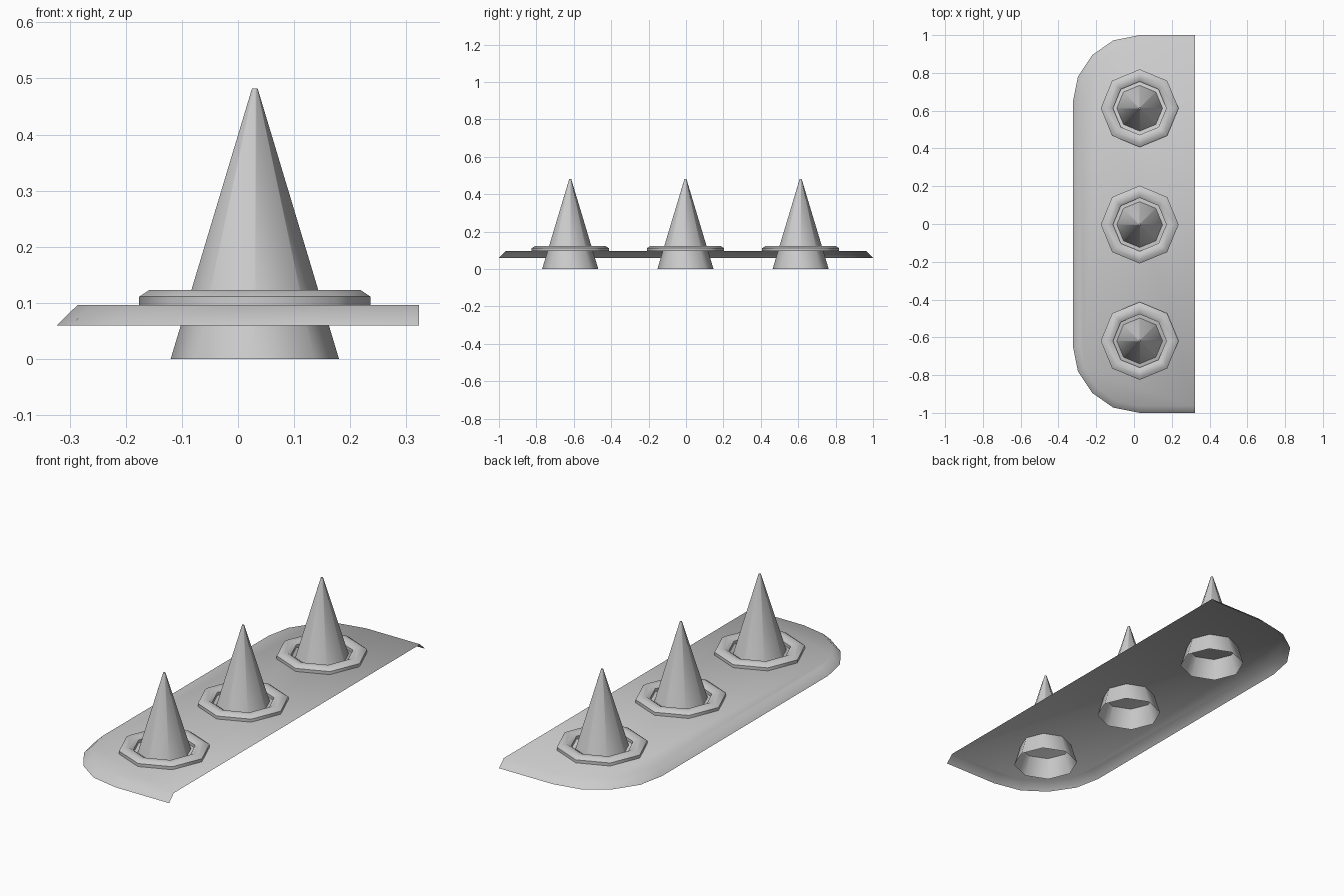
import bpy, math

if "Cube" in bpy.data.objects:
    bpy.data.objects.remove(bpy.data.objects["Cube"])

CX = 0.03      # spike column position
SIDES = 8


def make(name, verts, faces):
    mesh = bpy.data.meshes.new(name)
    mesh.from_pydata(verts, [], faces)
    mesh.update()
    ob = bpy.data.objects.new(name, mesh)
    bpy.context.collection.objects.link(ob)
    bpy.ops.object.select_all(action='DESELECT')
    bpy.context.view_layer.objects.active = ob
    ob.select_set(True)
    bpy.ops.object.shade_smooth_by_angle(angle=math.radians(50))
    return ob


def lathe(name, profile, y, cap=False):
    """Spin an (r, z) profile, listed bottom-outside first, around a vertical axis."""
    verts = [(CX + r * math.cos(2 * math.pi * i / SIDES),
              y + r * math.sin(2 * math.pi * i / SIDES), z)
             for r, z in profile for i in range(SIDES)]
    faces = []
    for k in range(len(profile) - 1):
        for i in range(SIDES):
            j = (i + 1) % SIDES
            a, b = k * SIDES, (k + 1) * SIDES
            faces.append((a + i, a + j, b + j, b + i))
    if cap:
        faces.append(tuple(range(len(verts) - SIDES, len(verts))))
    return make(name, verts, faces)


# Base plate: open shell with a sloped skirt, straight cut on the +x side
lower = [(0.323, 1.0), (0.03, 1.0), (-0.11, 0.972), (-0.22, 0.895),
         (-0.297, 0.78), (-0.323, 0.65)]
upper = [(0.323, 0.963), (0.03, 0.963), (-0.095, 0.938), (-0.193, 0.869),
         (-0.262, 0.767), (-0.286, 0.647)]


def outline(half, z):
    return [(x, y, z) for x, y in half] + [(x, -y, z) for x, y in reversed(half)]


n = 2 * len(lower)
skirt = [(i, i + 1, n + i + 1, n + i) for i in range(n - 1)]
make("base_plate", outline(lower, 0.06) + outline(upper, 0.096),
     skirt + [tuple(range(n, 2 * n))])

# Three spikes, each with a collar ring resting on the plate
spike = [(0.15, 0.0), (0.005, 0.482)]
collar = [(0.206, 0.096), (0.206, 0.111), (0.188, 0.123),
          (0.160, 0.123), (0.141, 0.111), (0.141, 0.096)]
for i, y in enumerate((-0.619, -0.003, 0.613)):
    lathe(f"spike_{i + 1}", spike, y, cap=True)
    lathe(f"collar_{i + 1}", collar, y)
